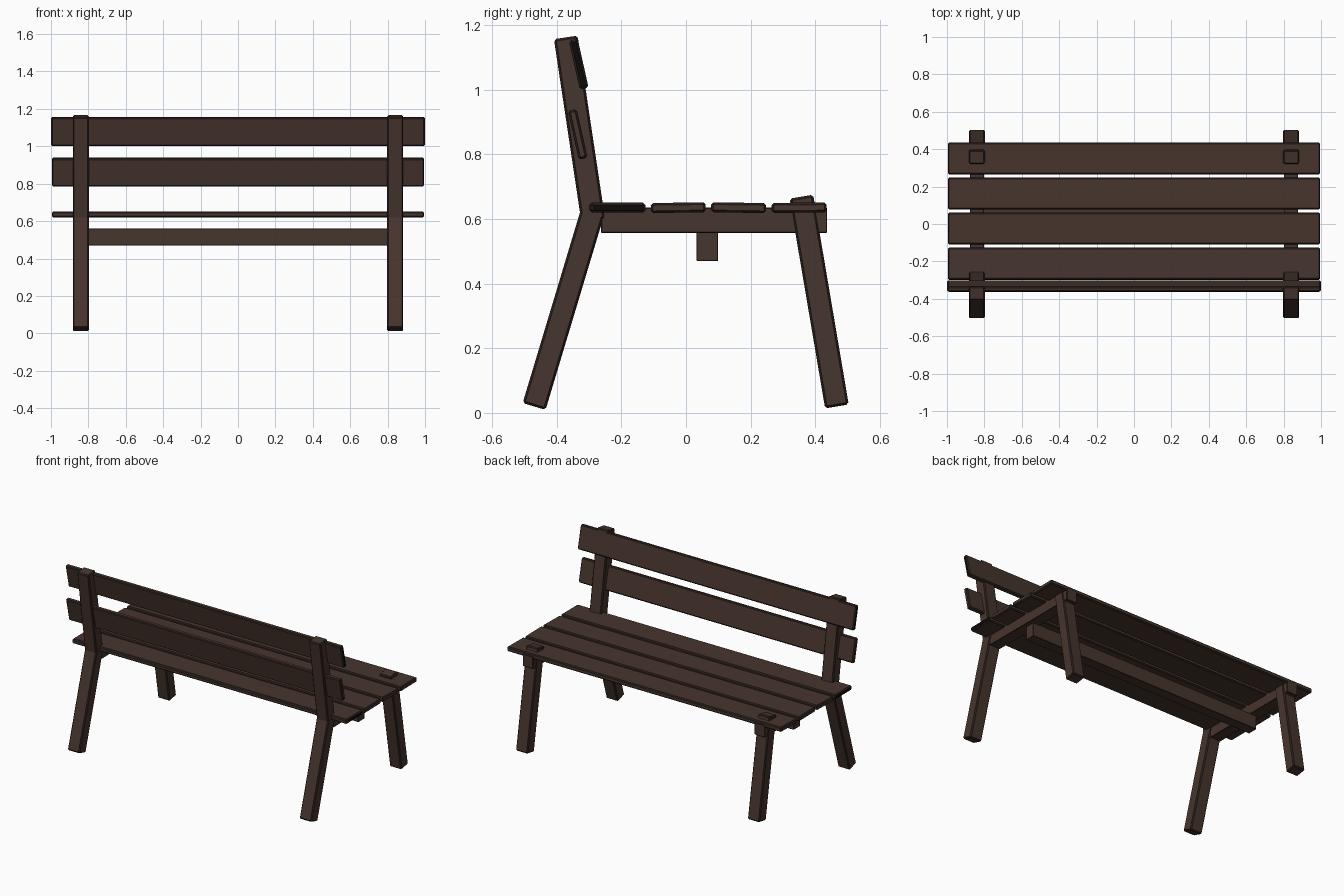
import bpy, math
from mathutils import Vector

if "Cube" in bpy.data.objects:
    bpy.data.objects.remove(bpy.data.objects["Cube"])


def make_material(name, colour):
    m = bpy.data.materials.new(name)
    m.use_nodes = True
    m.diffuse_color = colour
    bsdf = m.node_tree.nodes["Principled BSDF"]
    bsdf.inputs["Base Color"].default_value = colour
    bsdf.inputs["Roughness"].default_value = 0.9
    return m


wood = make_material("brown wood", (0.062, 0.035, 0.026, 1))
edge = make_material("worn dark edge", (0.022, 0.014, 0.011, 1))
end_grain = make_material("blackened end grain", (0.004, 0.003, 0.003, 1))


def timber(name, size, centre, tilt=0.0, dark_ends=False, bevel=0.007):
    """Bevelled timber box, tilted about the x axis."""
    bpy.ops.mesh.primitive_cube_add(size=1, location=centre, rotation=(tilt, 0, 0))
    ob = bpy.context.object
    ob.name = name
    for v in ob.data.vertices:
        v.co = Vector(a * b for a, b in zip(v.co, size))
    for m in (wood, edge, end_grain):
        ob.data.materials.append(m)
    if dark_ends:
        for p in ob.data.polygons:
            if abs(p.normal.x) > 0.9:
                p.material_index = 2
    mod = ob.modifiers.new("worn edges", "BEVEL")
    mod.width = bevel
    mod.segments = 1
    mod.material = 1
    return ob


def post(name, x, low, high, width, depth):
    """Upright timber between two (y, z) points."""
    a, b = Vector((x, *low)), Vector((x, *high))
    d = b - a
    return timber(name, (width, depth, d.length), (a + b) / 2, math.atan2(-d.y, d.z))


# Side frames, mirrored left and right
for side, s in (("left", 1), ("right", -1)):
    x = 0.84 * s
    post(f"{side}_front_leg", x, (0.467, 0.02), (0.357, 0.669), 0.086, 0.074)
    post(f"{side}_back_leg", x, (-0.47, 0.02), (-0.289, 0.622), 0.086, 0.074)
    post(f"{side}_back_post", x, (-0.287, 0.595), (-0.372, 1.162), 0.086, 0.074)
    timber(f"{side}_seat_rail", (0.076, 0.70, 0.08), (x, 0.087, 0.596), bevel=0.003)

# Stretcher joining the seat rails
timber("stretcher", (1.70, 0.067, 0.09), (0, 0.066, 0.515), bevel=0.002)

# Seat planks, each lying at a slightly different angle
for i, tilt in enumerate((0.0, 0.015, -0.015, 0.01)):
    timber(f"seat_plank_{i + 1}", (1.99, 0.17, 0.031),
           (0, -0.211 + 0.187 * i, 0.635), tilt, dark_ends=(i == 0))

# Backrest boards
timber("lower_back_board", (1.99, 0.028, 0.155), (0, -0.335, 0.862), 0.22)
timber("upper_back_board", (2.0, 0.028, 0.155), (0, -0.332, 1.079), 0.22, dark_ends=True)

# Narrow slat at the rear of the seat
timber("rear_seat_slat", (1.99, 0.03, 0.028), (0, -0.285, 0.635))
